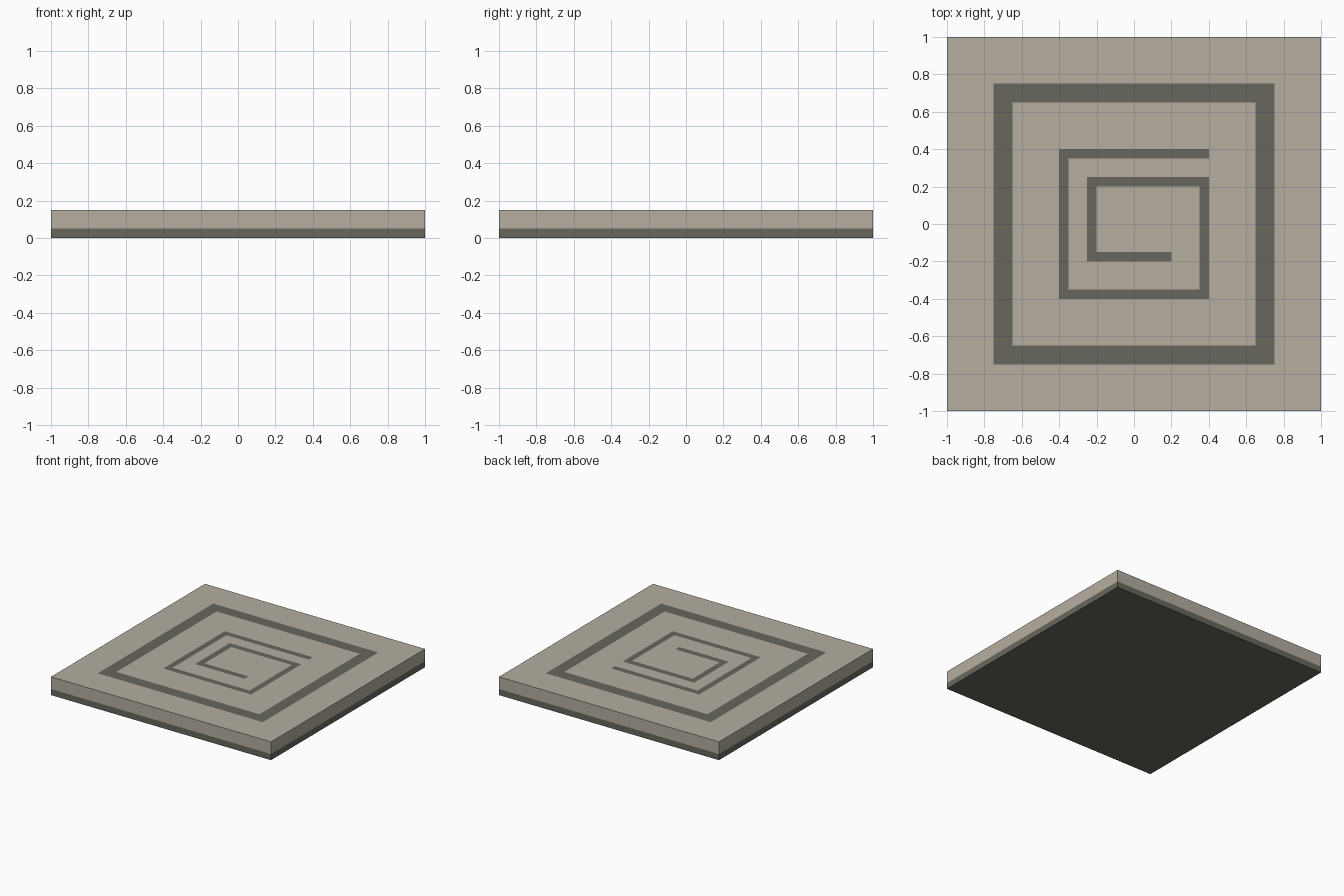
import bpy, bmesh

if "Cube" in bpy.data.objects:
    bpy.data.objects.remove(bpy.data.objects["Cube"])


def material(name, rgb):
    m = bpy.data.materials.new(name)
    m.diffuse_color = (*rgb, 1)
    m.use_nodes = True
    m.node_tree.nodes["Principled BSDF"].inputs["Base Color"].default_value = m.diffuse_color
    return m


stone = material("light stone", (0.462, 0.423, 0.352))
dark = material("dark stone", (0.136, 0.136, 0.112))


def block(z0, z1):
    bm = bmesh.new()
    bmesh.ops.create_cube(bm, size=1)
    for v in bm.verts:
        v.co = (v.co.x * 2, v.co.y * 2, z1 if v.co.z > 0 else z0)
    return bm


def finish(bm, name, mats):
    me = bpy.data.meshes.new(name)
    bm.to_mesh(me)
    bm.free()
    for m in mats:
        me.materials.append(m)
    ob = bpy.data.objects.new(name, me)
    bpy.context.collection.objects.link(ob)
    return ob


# Dark base layer
finish(block(0, 0.05), "base_layer", [dark])

# Flush inlay strips as (x0, x1, y0, y1): square border, then spiral
border = [(-.75, .75, .65, .75), (-.75, .75, -.75, -.65),
          (-.75, -.65, -.75, .75), (.65, .75, -.75, .75)]
spiral = [(-.4, .4, .35, .4), (-.4, -.35, -.4, .4), (-.4, .4, -.4, -.35),
          (.35, .4, -.4, .25), (-.25, .4, .2, .25),
          (-.25, -.2, -.2, .25), (-.25, .2, -.2, -.15)]
strips = border + spiral

# Light upper slab, its top face cut along the strip edges
bm = block(0.05, 0.15)
for axis in (0, 1):
    normal = (1 - axis, axis, 0)
    for c in sorted({v for s in strips for v in s[2 * axis:2 * axis + 2]}):
        top = [f for f in bm.faces if f.normal.z > 0.5]
        edges = {e for f in top for e in f.edges}
        verts = {v for f in top for v in f.verts}
        bmesh.ops.bisect_plane(bm, geom=[*verts, *edges, *top], dist=1e-5,
                               plane_co=[c * n for n in normal], plane_no=normal)
        bm.normal_update()

# Colour the top cells that lie inside a strip
for f in bm.faces:
    p = f.calc_center_median()
    if f.normal.z > 0.5 and any(a < p.x < b and c < p.y < d for a, b, c, d in strips):
        f.material_index = 1
finish(bm, "inlaid_slab", [stone, dark])
